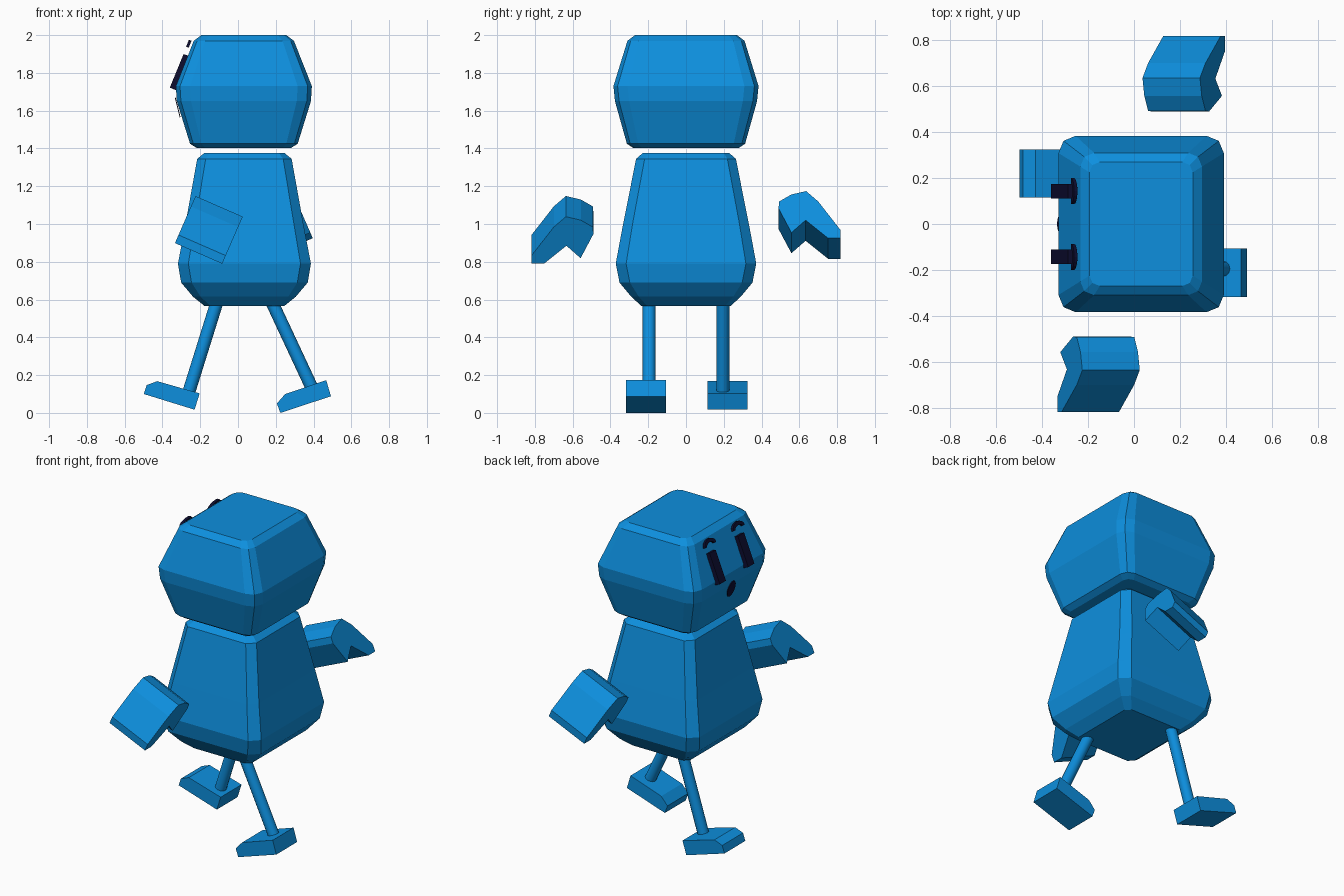
import bpy, bmesh, math
from mathutils import Vector

if "Cube" in bpy.data.objects:
    bpy.data.objects.remove(bpy.data.objects["Cube"])

def material(name, color):
    m = bpy.data.materials.new(name)
    m.diffuse_color = color
    m.use_nodes = True
    m.node_tree.nodes["Principled BSDF"].inputs["Base Color"].default_value = m.diffuse_color
    return m

BLUE = material("blue", (0.004, 0.275, 0.73, 1))
NAVY = material("navy", (0.004, 0.004, 0.03, 1))

def finish(name, bm, mat):
    bmesh.ops.recalc_face_normals(bm, faces=bm.faces)
    me = bpy.data.meshes.new(name)
    bm.to_mesh(me)
    bm.free()
    me.materials.append(mat)
    ob = bpy.data.objects.new(name, me)
    bpy.context.collection.objects.link(ob)
    return ob

def prism(name, points, offset, mat):
    """Sweep a flat outline along an offset vector."""
    bm = bmesh.new()
    face = bm.faces.new([bm.verts.new(p) for p in points])
    ext = bmesh.ops.extrude_face_region(bm, geom=[face])
    bmesh.ops.translate(bm, vec=Vector(offset),
                        verts=[v for v in ext["geom"] if isinstance(v, bmesh.types.BMVert)])
    return finish(name, bm, mat)

def loft(name, cx, rings, segs, mat):
    """Stack rounded rectangles given as (z, half x, half y, corner radius)."""
    bm = bmesh.new()
    loops = []
    for z, hx, hy, r in rings:
        loop = []
        for q, (sx, sy) in enumerate([(1, 1), (-1, 1), (-1, -1), (1, -1)]):
            for k in range(segs + 1):
                a = math.pi / 2 * (q + k / segs)
                loop.append(bm.verts.new((cx + sx * (hx - r) + r * math.cos(a),
                                          sy * (hy - r) + r * math.sin(a), z)))
        loops.append(loop)
    n = len(loops[0])
    for a, b in zip(loops, loops[1:]):
        for i in range(n):
            j = (i + 1) % n
            bm.faces.new((a[i], a[j], b[j], b[i]))
    bm.faces.new(loops[0])
    bm.faces.new(loops[-1])
    return finish(name, bm, mat)

# Head and pear-shaped body
loft("head", 0.031, [(1.403, 0.25, 0.28, 0.045), (1.425, 0.285, 0.313, 0.06),
                     (1.65, 0.355, 0.376, 0.075), (1.73, 0.36, 0.384, 0.075),
                     (1.97, 0.265, 0.31, 0.06), (2.0, 0.225, 0.27, 0.045)], 2, BLUE)
loft("body", 0.034, [(0.565, 0.21, 0.235, 0.03), (0.615, 0.272, 0.29, 0.04),
                     (0.69, 0.335, 0.352, 0.055), (0.79, 0.352, 0.372, 0.055),
                     (1.0, 0.312, 0.333, 0.05), (1.345, 0.25, 0.264, 0.045),
                     (1.375, 0.213, 0.23, 0.03)], 1, BLUE)

# Bent flipper arms: outline in (y, distance down), swung opposite ways
ARM = [(0.636, 0), (0.70, 0.06), (0.818, 0.225), (0.818, 0.272), (0.752, 0.272), (0.633, 0.168),
       (0.558, 0.24), (0.49, 0.10), (0.493, 0.06), (0.557, 0.02)]
for name, side, x0, z0, tilt in [("right_arm", -1, -0.225, 1.148, -1),
                                 ("left_arm", 1, 0.037, 1.065, 1)]:
    s, c = 0.40 * tilt, 0.916
    prism(name, [(x0 + s * d, side * y, z0 - c * d) for y, d in ARM],
          (0.273 * c, 0, 0.273 * s), BLUE)

# Feet: side outlines swept across y
prism("front_foot", [(x, 0.115, z) for x, z in
      [(-0.499, 0.10), (-0.483, 0.147), (-0.428, 0.168), (-0.203, 0.103), (-0.23, 0.017)]],
      (0, 0.21, 0), BLUE)
prism("rear_foot", [(x, -0.317, z) for x, z in
      [(0.224, 0.0), (0.206, 0.05), (0.25, 0.10), (0.467, 0.173), (0.492, 0.088)]],
      (0, 0.21, 0), BLUE)

# Thin striding legs
for name, top, foot in [("front_leg", (-0.07, 0.195, 0.72), (-0.265, 0.195, 0.095)),
                        ("rear_leg", (0.117, -0.195, 0.72), (0.395, -0.195, 0.125))]:
    top, foot = Vector(top), Vector(foot)
    bm = bmesh.new()
    bmesh.ops.create_cone(bm, cap_ends=True, segments=12, radius1=0.034, radius2=0.034,
                          depth=(top - foot).length)
    bm.transform((top - foot).to_track_quat('Z', 'Y').to_matrix().to_4x4())
    bmesh.ops.translate(bm, vec=(top + foot) / 2, verts=bm.verts)
    leg = finish(name, bm, BLUE)
    for p in leg.data.polygons:
        p.use_smooth = len(p.vertices) == 4

# Eyes and arched brows on the sloping face
for name, s in [("left", 1), ("right", -1)]:
    yc = 0.143 * s
    prism(name + "_eye", [(x, yc - 0.031, z) for x, z in
          [(-0.288, 1.90), (-0.361, 1.722), (-0.320, 1.705), (-0.25, 1.885)]], (0, 0.062, 0), NAVY)
    arc = [math.pi * i / 8 for i in range(9)]
    outline = [(0.057 * math.cos(a), 0.04 * math.sin(a)) for a in arc]
    outline += [(0.036 * math.cos(a), 0.018 * math.sin(a)) for a in reversed(arc)]
    prism(name + "_brow", [(-0.275 + 0.37 * u, yc + y, 1.938 + 0.93 * u) for y, u in outline],
          (0.014, 0, -0.005), NAVY)

# Small oval mouth
ring = [2 * math.pi * i / 16 for i in range(16)]
prism("mouth", [(-0.322 - 0.013 * math.sin(a), 0.038 * math.cos(a), 1.617 + 0.052 * math.sin(a))
                for a in ring], (0.005, 0, 0.001), NAVY)
